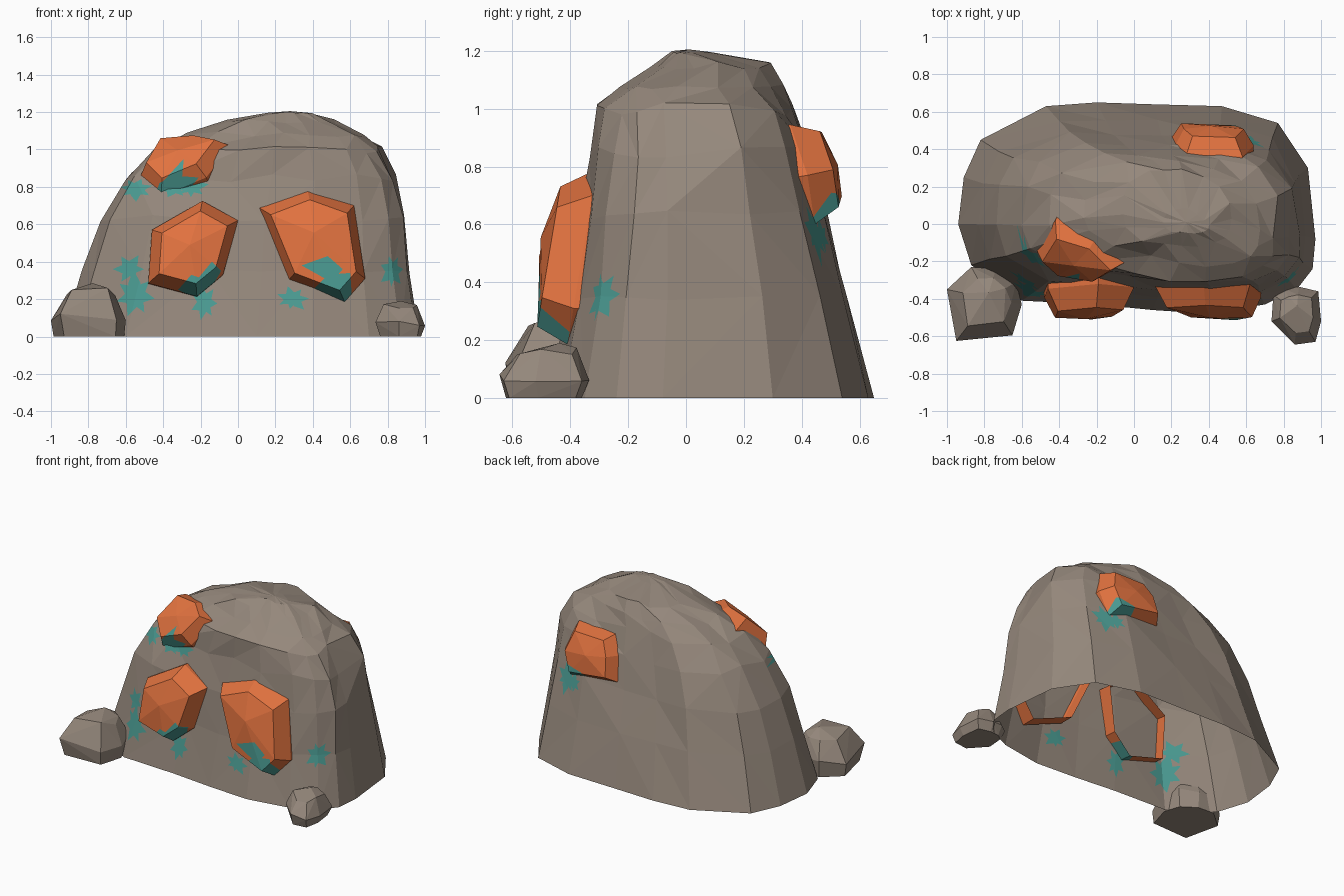
import bpy, bmesh, math, random
from mathutils import Vector

if "Cube" in bpy.data.objects:
    bpy.data.objects.remove(bpy.data.objects["Cube"])

random.seed(7)


def material(name, rgb):
    m = bpy.data.materials.new(name)
    m.diffuse_color = (*rgb, 1)
    m.use_nodes = True
    m.node_tree.nodes["Principled BSDF"].inputs["Base Color"].default_value = m.diffuse_color
    return m


STONE = material("stone", (0.30, 0.245, 0.20))
ORANGE = material("orange_crystal", (0.76, 0.17, 0.05))
TEAL = material("teal_lichen", (0.07, 0.33, 0.29))


def finish(bm, name, mats):
    me = bpy.data.meshes.new(name)
    bm.to_mesh(me)
    bm.free()
    for m in mats:
        me.materials.append(m)
    ob = bpy.data.objects.new(name, me)
    bpy.context.collection.objects.link(ob)
    return ob


def inside(p, poly):
    """True if the (x, z) point lies in the convex polygon."""
    signs = []
    for i, a in enumerate(poly):
        b = poly[(i + 1) % len(poly)]
        signs.append((b[0] - a[0]) * (p[1] - a[1]) - (b[1] - a[1]) * (p[0] - a[0]))
    return all(s > 0 for s in signs) or all(s < 0 for s in signs)


def paint(bm, poly, side):
    """Cut a convex x-z polygon into faces turned to -y or +y and colour it."""
    xs, zs = [p[0] for p in poly], [p[1] for p in poly]

    def near():
        out = []
        for f in bm.faces:
            fx = [v.co.x for v in f.verts]
            fz = [v.co.z for v in f.verts]
            if (f.normal.y * side > 0.02 and min(fx) < max(xs) and max(fx) > min(xs)
                    and min(fz) < max(zs) and max(fz) > min(zs)):
                out.append(f)
        return out

    for i, a in enumerate(poly):
        b = poly[(i + 1) % len(poly)]
        faces = near()
        geom = faces + list({e for f in faces for e in f.edges}) + list({v for f in faces for v in f.verts})
        bmesh.ops.bisect_plane(bm, geom=geom, dist=1e-5, plane_co=(a[0], 0, a[1]),
                               plane_no=Vector((b[1] - a[1], 0, a[0] - b[0])).normalized())
        bm.normal_update()
    for f in near():
        c = f.calc_center_median()
        if inside((c.x, c.z), poly):
            f.material_index = 1


# Hollow rock mound: one ground outline, reshaped at each height
outline = [(0.97, -0.08), (0.93, 0.3), (0.77, 0.54), (0.47, 0.63), (0.1, 0.64), (-0.2, 0.65),
           (-0.47, 0.63), (-0.82, 0.45), (-0.91, 0.25), (-0.94, 0), (-0.87, -0.22), (-0.6, -0.41),
           (-0.2, -0.43), (0.1, -0.46), (0.4, -0.48), (0.7, -0.43), (0.87, -0.35), (0.955, -0.24)]
# height, left, right, front, back
levels = [(0, -0.94, 0.97, -0.485, 0.645), (0.35, -0.83, 0.92, -0.41, 0.555),
          (0.63, -0.74, 0.89, -0.37, 0.48), (0.85, -0.6, 0.83, -0.335, 0.42),
          (1.0, -0.46, 0.75, -0.31, 0.365), (1.075, -0.27, 0.67, -0.23, 0.33),
          (1.15, -0.06, 0.52, -0.12, 0.29), (1.195, 0.16, 0.4, -0.05, 0.08)]
bm = bmesh.new()
rings = []
for k, (z, x0, x1, y0, y1) in enumerate(levels):
    ring = []
    amp = (0, 0.008, 0.012, 0.018, 0.016, 0.013, 0.008, 0.003)[k]
    for x, y in outline:
        u, v = (x - 0.015) / 0.955, (y - 0.08) / 0.565
        px = (x0 + x1) / 2 + u * (x1 - x0) / 2
        py = (y0 + y1) / 2 + v * (y1 - y0) / 2
        if v < 0 and u < 0:  # the front left shoulder leans back
            py += 0.12 * min(1, max(0, (z - 0.62) / 0.38)) * -u * min(1, -v) * (z < 1.1)
        if v > 0.3 and u > 0.3 and 3 <= k <= 4:  # the back right shoulder juts out
            px += 0.04 * u
        if v > 0 and u > 0.3 and k >= 5:  # and its top is cut back
            py -= 0.06 * u
        if v > 0.3 and u < -0.4 and 2 <= k <= 4:  # the back left shoulder is full
            py += 0.03
        j = [random.uniform(-amp, amp) for _ in range(3)]
        ring.append(bm.verts.new((px + j[0] * 0.6, py + j[1] * 0.8, z + j[2] * 1.6)))
    rings.append(ring)
n = len(outline)
for lo, hi in zip(rings, rings[1:]):
    for i in range(n):
        q = lo[i], lo[(i + 1) % n], hi[(i + 1) % n], hi[i]
        if random.random() < 0.5:
            bm.faces.new((q[0], q[1], q[2]))
            bm.faces.new((q[0], q[2], q[3]))
        else:
            bm.faces.new((q[0], q[1], q[3]))
            bm.faces.new((q[1], q[2], q[3]))
peak = bm.verts.new((0.28, 0.01, 1.205))
for i in range(n):
    bm.faces.new((rings[-1][i], rings[-1][(i + 1) % n], peak))
bm.normal_update()

# Lichen patches on the rock: x, z, half width, half height, side, shards
patches = [(-0.58, 0.36, 0.10, 0.09, -1, 6), (-0.55, 0.22, 0.12, 0.13, -1, 7),
           (-0.18, 0.18, 0.07, 0.09, -1, 7), (0.29, 0.2, 0.09, 0.07, -1, 7),
           (0.825, 0.35, 0.065, 0.10, -1, 7), (-0.55, 0.79, 0.10, 0.065, -1, 7),
           (-0.25, 0.80, 0.09, 0.07, -1, 7), (-0.34, 0.79, 0.09, 0.05, -1, 6),
           (0.61, 0.57, 0.10, 0.11, 1, 7), (0.54, 0.56, 0.07, 0.07, 1, 6)]
for x, z, w, h, side, count in patches:
    turn = random.random()
    for i in range(count):
        a = (i + turn) / count * math.tau
        s = random.uniform(0.75, 1.1)
        pts = [(-0.05, 0), (0.45, 0.26), (1, 0), (0.45, -0.26)]
        paint(bm, [(x + s * w * (p * math.cos(a) - q * math.sin(a)),
                    z + s * h * (p * math.sin(a) + q * math.cos(a))) for p, q in pts], side)
finish(bm, "rock_mound", [STONE, TEAL])


# Faceted crystals: sunk open skirt, base ring, pushed-out crown and a low peak
def crystal(name, base, push, shrink, apex, side, stains):
    bm = bmesh.new()
    base = [Vector(p) for p in base]
    push = Vector(push)
    mid = sum(base, Vector()) / len(base)
    sunk = [bm.verts.new(p - push * 0.9) for p in base]
    lo = [bm.verts.new(p) for p in base]
    hi = [bm.verts.new(mid + (p - mid) * shrink + push) for p in base]
    top = bm.verts.new(mid + push * 1.25 + Vector(apex))
    m = len(base)
    for i in range(m):
        j = (i + 1) % m
        bm.faces.new((sunk[i], sunk[j], lo[j], lo[i]))
        bm.faces.new((lo[i], lo[j], hi[j], hi[i]))
        bm.faces.new((hi[i], hi[j], top))
    bm.normal_update()
    if sum((f.normal.dot(push) for f in bm.faces)) < 0:
        bmesh.ops.reverse_faces(bm, faces=bm.faces[:])
        bm.normal_update()
    for poly in stains:
        paint(bm, poly, side)
    finish(bm, name, [ORANGE, TEAL])


def on_front(pts):
    return [(x, -0.44 + 0.165 * z, z) for x, z in pts]


crystal("front_left_crystal",
        on_front([(-0.46, 0.57), (-0.19, 0.725), (0, 0.62), (-0.08, 0.33), (-0.22, 0.215), (-0.48, 0.285)]),
        (0, -0.115, 0.01), 0.76, (-0.02, 0, 0.02), -1,
        [[(-0.32, 0.25), (-0.25, 0.33), (-0.19, 0.31), (-0.18, 0.18)],
         [(-0.23, 0.29), (-0.14, 0.40), (-0.09, 0.35), (-0.19, 0.18)]])
crystal("front_right_crystal",
        on_front([(0.11, 0.69), (0.37, 0.79), (0.62, 0.70), (0.68, 0.31), (0.57, 0.185), (0.27, 0.30)]),
        (0, -0.115, 0.0), 0.8, (-0.03, 0, 0.06), -1,
        [[(0.34, 0.38), (0.48, 0.43), (0.56, 0.36), (0.5, 0.29)],
         [(0.40, 0.25), (0.48, 0.33), (0.60, 0.34), (0.61, 0.2), (0.57, 0.16)]])
crystal("upper_left_crystal",
        [(-0.42, 0.02, 1.03), (-0.19, -0.05, 1.05), (-0.04, -0.20, 1.02), (-0.17, -0.28, 0.85),
         (-0.41, -0.24, 0.75), (-0.52, -0.14, 0.86)],
        (-0.025, -0.06, 0.055), 0.76, (0, 0, 0), -1,
        [[(-0.45, 0.74), (-0.42, 0.82), (-0.34, 0.86), (-0.21, 0.85), (-0.3, 0.74)],
         [(-0.40, 0.83), (-0.29, 0.95), (-0.30, 0.84)]])
crystal("back_right_crystal",
        [(0.28, 0.37, 0.94), (0.58, 0.36, 0.945), (0.64, 0.42, 0.77), (0.58, 0.445, 0.60),
         (0.20, 0.46, 0.65), (0.22, 0.42, 0.82)],
        (0.0, 0.09, 0.015), 0.76, (0, 0, 0), 1,
        [[(0.40, 0.56), (0.44, 0.68), (0.57, 0.71), (0.60, 0.58)]])


# Loose boulders: rings of a ground outline with a tilted top and a flat bottom
def boulder(name, shape, height, seed, rings):
    rnd = random.Random(seed)
    bm = bmesh.new()
    cx = sum(p[0] for p in shape) / len(shape)
    cy = sum(p[1] for p in shape) / len(shape)
    for z, s in rings:
        for x, y in shape:
            t = s if s == 1 else s * rnd.uniform(0.93, 1.05)
            dz = rnd.uniform(-0.1, 0.06) * height if z > 0 else 0
            bm.verts.new((cx + (x - cx) * t, cy + (y - cy) * t, z * height + dz))
    bm.verts.new((cx, cy + 0.03, height))
    bmesh.ops.convex_hull(bm, input=bm.verts[:])
    bmesh.ops.delete(bm, geom=[v for v in bm.verts if not v.link_faces], context='VERTS')
    bmesh.ops.recalc_face_normals(bm, faces=bm.faces[:])
    finish(bm, name, [STONE])


boulder("left_boulder", [(-0.95, -0.625), (-0.65, -0.595), (-0.60, -0.43), (-0.63, -0.31), (-0.74, -0.24),
                         (-0.87, -0.23), (-1.0, -0.35)], 0.285, 1, [(0, 0.93), (0.4, 1), (0.86, 0.66)])
boulder("right_boulder", [(0.735, -0.52), (0.745, -0.38), (0.80, -0.345), (0.88, -0.335), (0.985, -0.36),
                          (1.0, -0.52), (0.97, -0.63), (0.86, -0.645)], 0.19, 4,
        [(0, 0.85), (0.38, 1), (0.88, 0.66)])
